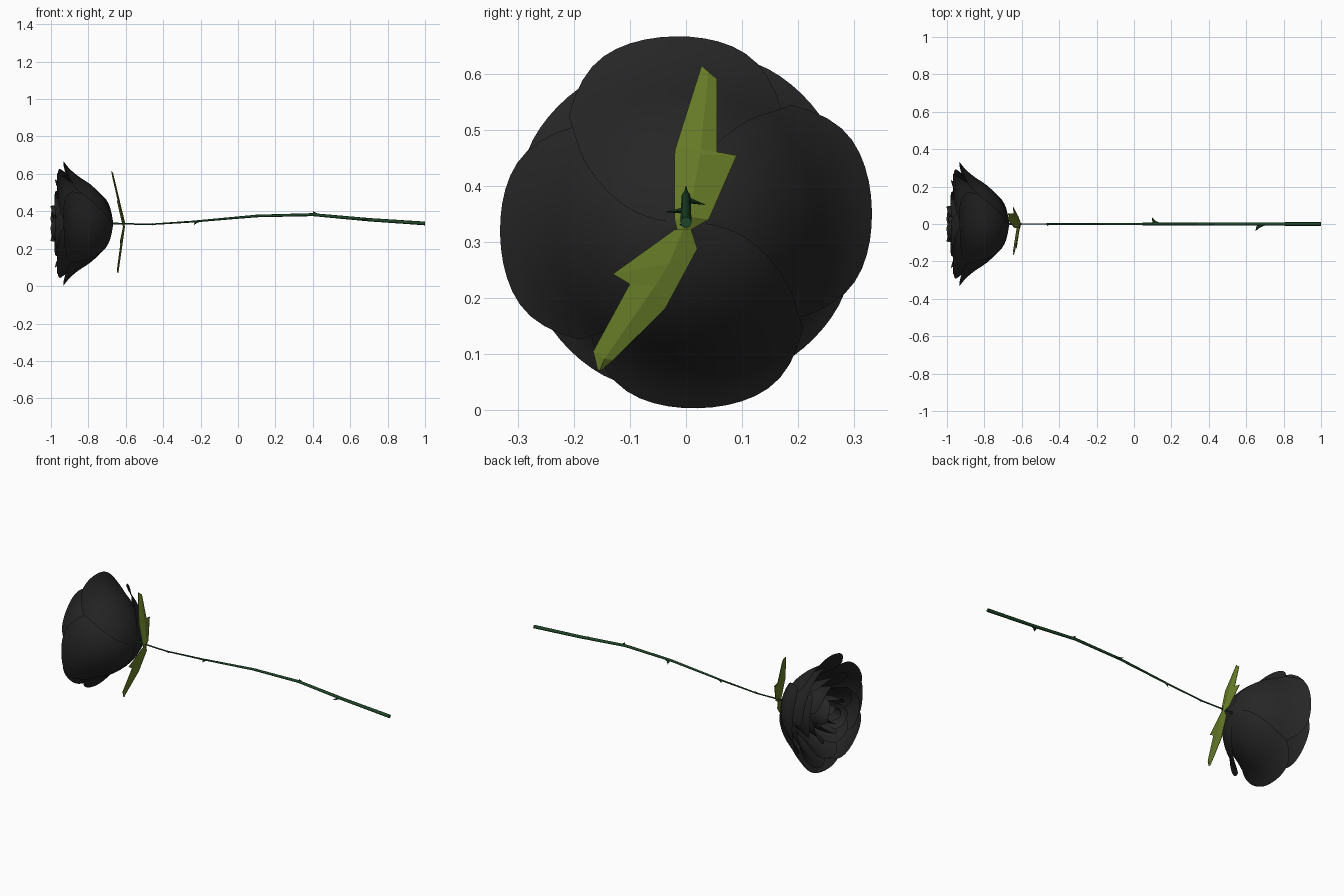
import bpy, bmesh, math
from mathutils import Vector

if "Cube" in bpy.data.objects:
    bpy.data.objects.remove(bpy.data.objects["Cube"])

CZ = 0.335  # height of the flower axis


def material(name, rgb):
    m = bpy.data.materials.new(name)
    m.diffuse_color = (*rgb, 1)
    m.use_nodes = True
    m.node_tree.nodes["Principled BSDF"].inputs["Base Color"].default_value = m.diffuse_color
    return m


BLACK = material("petal black", (0.019, 0.019, 0.019))
STEM = material("dark stem green", (0.013, 0.06, 0.021))
LEAF = material("olive leaf green", (0.135, 0.2, 0.021))


def make_object(name, verts, faces, mat, smooth=False):
    me = bpy.data.meshes.new(name)
    me.from_pydata(verts, [], faces)
    me.materials.append(mat)
    ob = bpy.data.objects.new(name, me)
    bpy.context.collection.objects.link(ob)
    if smooth:
        me.polygons.foreach_set("use_smooth", [True] * len(me.polygons))
    return ob


def sample(pts, t):
    """Catmull-Rom point on a profile, t in 0..1"""
    n = len(pts) - 1
    i = min(int(t * n), n - 1)
    f = t * n - i
    a, b, c, d = (Vector(pts[max(0, min(n, k))]) for k in (i - 1, i, i + 1, i + 2))
    return 0.5 * (2 * b + (c - a) * f + (2 * a - 5 * b + 4 * c - d) * f * f
                  + (3 * b - a - 3 * c + d) * f ** 3)


def petal(name, profile, angle, wide=1.0, twist=0.06, nu=18, nv=14):
    """Cupped petal: a profile (x, radius) swept over a narrowing angle, with a round tip"""
    verts, faces = [], []
    for j in range(nv + 1):
        for i in range(nu + 1):
            u = 2 * i / nu - 1
            s = j / nv * (1 - 0.25 * abs(u) ** 3)
            x, r = sample(profile, s)
            half = math.radians(90 - 95 * s + 46 * s * s) * wide
            a = angle + u * half
            r *= 1 + twist * u * (1 - 0.5 * s)
            x += 0.008 * u * min(1, 4 * s)   # one edge lies over the next petal
            verts.append((x, r * math.cos(a), CZ + r * math.sin(a)))
    w = nu + 1
    for j in range(nv):
        for i in range(nu):
            k = j * w + i
            faces.append((k, k + 1, k + w + 1, k + w))
    make_object(name, verts, faces, BLACK, True)


# Flower head: nested rings of petals, (profile, petal count, start angle, width)
rings = [
    ([(-.668, .008), (-.69, .085), (-.73, .152), (-.79, .21), (-.85, .25), (-.90, .292), (-.932, .332)], 4, 3.5, 1.0),
    ([(-.672, .008), (-.70, .08), (-.75, .145), (-.82, .195), (-.89, .236), (-.94, .272), (-.966, .308)], 4, 48, 1.0),
    ([(-.68, .008), (-.71, .07), (-.77, .125), (-.85, .165), (-.92, .20), (-.978, .24)], 4, 15, .95),
    ([(-.69, .008), (-.73, .06), (-.80, .10), (-.88, .13), (-.94, .15), (-.98, .175)], 4, 62, .95),
    ([(-.70, .008), (-.74, .05), (-.82, .08), (-.91, .097), (-.97, .10), (-1.0, .095)], 4, 30, 1.0),
    ([(-.72, .005), (-.78, .03), (-.86, .045), (-.94, .05), (-.99, .045)], 3, 70, 1.4),
]
for n, (prof, count, start, wide) in enumerate(rings):
    for k in range(count):
        petal(f"petal_ring{n + 1}_{k + 1}", prof,
              math.radians(start + 360 * k / count), wide)

# Stem: gently bent tapering tube
path = [(-.69, .335, .006), (-.60, .333, .004), (-.47, .33, .004), (-.24, .345, .005), (-.07, .36, .006),
        (.1, .375, .007), (.4, .382, .008), (.7, .355, .009), (1.0, .335, .01)]
SIDES = 8
verts, faces = [], []
for x, z, r in path:
    for i in range(SIDES):
        a = 2 * math.pi * i / SIDES
        verts.append((x, r * math.cos(a), z + r * math.sin(a)))
for j in range(len(path) - 1):
    for i in range(SIDES):
        k, m = j * SIDES + i, j * SIDES + (i + 1) % SIDES
        faces.append((k, k + SIDES, m + SIDES, m))
faces += [tuple(range(SIDES)),
          tuple(range(len(verts) - SIDES, len(verts)))[::-1]]
stem = make_object("stem", verts, faces, STEM)


def outward(ob):
    """Point all face normals outward"""
    bm = bmesh.new()
    bm.from_mesh(ob.data)
    bmesh.ops.recalc_face_normals(bm, faces=bm.faces)
    bm.to_mesh(ob.data)
    bm.free()


outward(stem)
stem.data.polygons.foreach_set("use_smooth", [len(p.vertices) == 4 for p in stem.data.polygons])


def stem_z(x):
    for (x0, z0, _), (x1, z1, _) in zip(path, path[1:]):
        if x0 <= x <= x1:
            return z0 + (z1 - z0) * (x - x0) / (x1 - x0)


# Thorns: swept spikes, (tip x, direction in degrees, height, base length)
for n, (x, deg, h, ln) in enumerate([(-.465, 180, .012, .02), (-.235, 268, .022, .03), (.095, -15, .038, .045),
                                     (.40, 90, .022, .045), (.65, 185, .038, .06)]):
    a = math.radians(deg)
    out = Vector((0, math.cos(a), math.sin(a)))
    side = Vector((0, -math.sin(a), math.cos(a)))
    c = Vector((x + ln * 0.55, 0, stem_z(x + ln * 0.55)))
    ax = Vector((1, 0, 0))
    base = [c + ax * ln * 0.5 * p + side * 0.006 * q + out * 0.003
            for p, q in ((-.8, 0), (-.2, 1), (1, 0), (-.2, -1))]
    mid = [Vector((x + ln * .2, 0, c.z)) + out * h * .5 + ax * ln * .2 * p + side * .003 * q
           for p, q in ((-.8, 0), (0, 1), (1, 0), (0, -1))]
    tip = Vector((x, 0, c.z)) + out * h
    f = [(i, (i + 1) % 4, 4 + (i + 1) % 4, 4 + i) for i in range(4)]
    f += [(4 + i, 4 + (i + 1) % 4, 8) for i in range(4)] + [(3, 2, 1, 0)]
    outward(make_object(f"thorn_{n + 1}", base + mid + [tip], f, STEM))


# Sepals: two jagged leaves folded along a midrib
def sepal(name, left, rib, right, lean):
    """Matching (y, z) rows for both edges and the midrib; lean tips it toward the flower"""
    def place(p, lift):
        d = math.hypot(p[0], p[1] - CZ)
        return (-.607 - lean * d + lift, p[0], p[1])
    verts, faces = [], []
    for l, m, r in zip(left, rib, right):
        verts += [place(l, -.003), place(m, .003), place(r, -.003)]
    for j in range(len(rib) - 1):
        k = 3 * j
        faces += [(k, k + 1, k + 4, k + 3), (k + 1, k + 2, k + 5, k + 4)]
    ob = make_object(name, verts, faces, LEAF)
    outward(ob)
    mod = ob.modifiers.new("thickness", "SOLIDIFY")
    mod.thickness = 0.003
    mod.offset = 0


sepal("sepal_upper",
      [(-.015, .32), (-.02, .34), (-.02, .455), (-.019, .465), (.028, .614)],
      [(0, .32), (.005, .345), (.025, .455), (.026, .465), (.04, .603)],
      [(.005, .32), (.04, .34), (.09, .454), (.055, .46), (.055, .59)], .24)
sepal("sepal_lower",
      [(-.02, .322), (-.13, .243), (-.10, .225), (-.165, .105), (-.157, .073)],
      [(-.005, .322), (-.03, .262), (-.055, .222), (-.145, .092), (-.154, .071)],
      [(.008, .325), (.02, .288), (-.037, .182), (-.13, .09), (-.15, .073)], .12)
